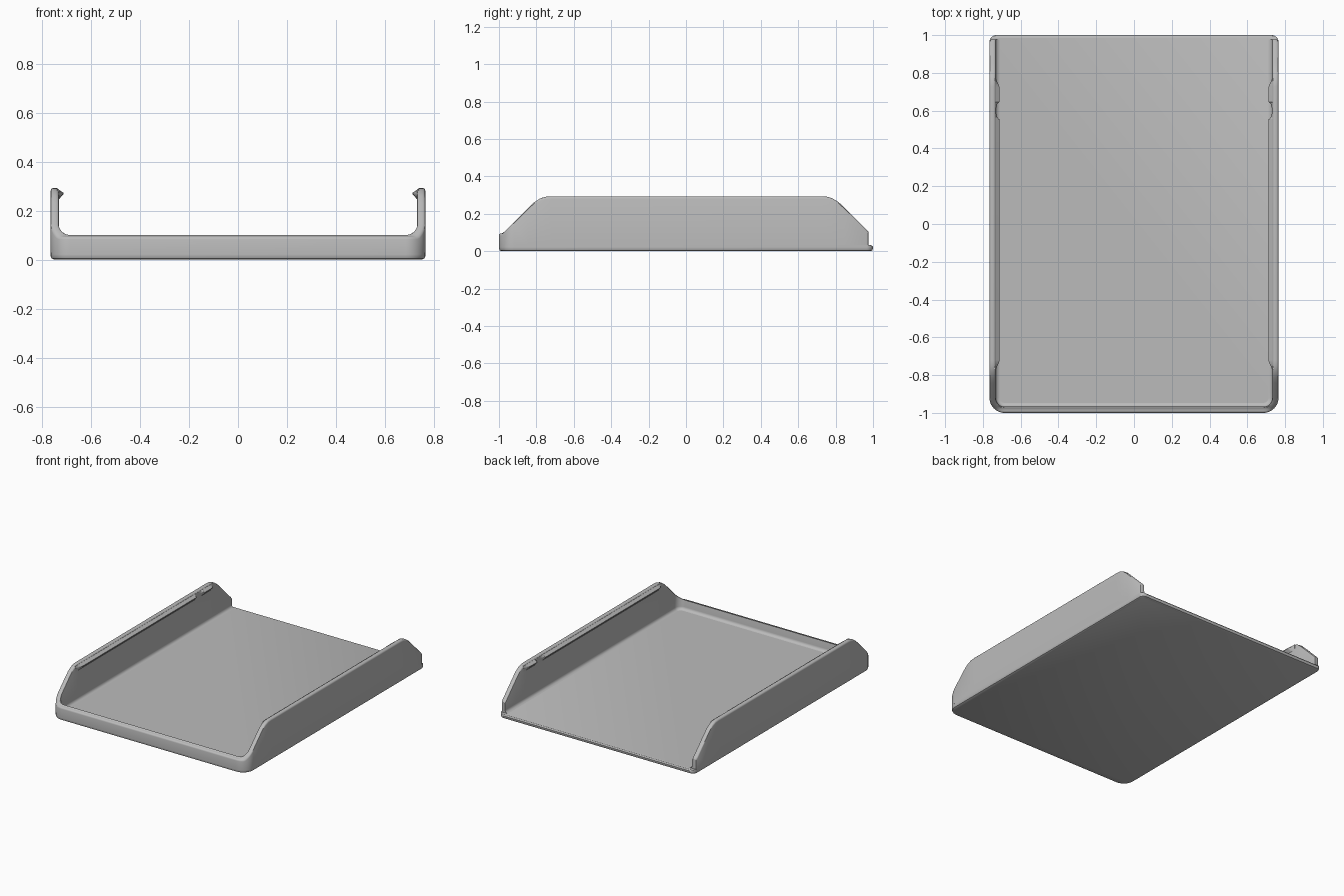
import bpy, bmesh
from math import sin, cos, pi, sqrt, radians

if "Cube" in bpy.data.objects:
    bpy.data.objects.remove(bpy.data.objects["Cube"])

HALF_X, WALL, FLOOR, TOP = 0.765, 0.033, 0.033, 0.293
FRONT_R, BACK_R, BACK_END = 0.08, 0.035, 0.977

grey = bpy.data.materials.new("plain grey")
grey.use_nodes = True
colour = (0.5, 0.5, 0.5, 1)
grey.diffuse_color = colour
grey.node_tree.nodes["Principled BSDF"].inputs["Base Color"].default_value = colour


def loft(name, rings):
    """Skin closed rings of equal length and cap both ends."""
    bm = bmesh.new()
    loops = [[bm.verts.new(p) for p in ring] for ring in rings]
    n = len(loops[0])
    for a, b in zip(loops, loops[1:]):
        for i in range(n):
            j = (i + 1) % n
            bm.faces.new((a[i], a[j], b[j], b[i]))
    bm.faces.new(loops[0])
    bm.faces.new(loops[-1])
    bmesh.ops.recalc_face_normals(bm, faces=bm.faces)
    mesh = bpy.data.meshes.new(name)
    bm.to_mesh(mesh)
    bm.free()
    mesh.materials.append(grey)
    obj = bpy.data.objects.new(name, mesh)
    bpy.context.collection.objects.link(obj)
    bpy.ops.object.select_all(action="DESELECT")
    obj.select_set(True)
    bpy.context.view_layer.objects.active = obj
    bpy.ops.object.shade_smooth_by_angle(angle=radians(32))
    return obj


def arc(cx, cy, r, a0, a1, steps=8):
    angles = [radians(a0 + (a1 - a0) * i / steps) for i in range(steps + 1)]
    return [(cx + r * cos(a), cy + r * sin(a)) for a in angles]


# Floor plate: chamfered underneath, rounded along the open back edge
def floor_ring(inset, z, back_cut=0):
    hx, hy = HALF_X - inset, 1 - inset
    fr, br = FRONT_R - inset, BACK_R - inset
    half = arc(hx - fr, fr - hy, fr, -90, 0) + arc(hx - br, hy - br, br, 0, 90)
    outline = half + [(-x, y) for x, y in reversed(half)]
    return [(x, min(y, 1 - back_cut), z) for x, y in outline]


loft("floor_plate", [floor_ring(0.014, 0), floor_ring(0.004, 0.005), floor_ring(0, 0.014),
                     floor_ring(0, 0.022), floor_ring(0, 0.03, 0.006),
                     floor_ring(0, FLOOR, 0.014)])


# Wall running along both sides and the front, its top cut to sloping ends
def soft_min(a, b, k=0.05):
    return min(a, b) - max(k - abs(a - b), 0) ** 2 / (4 * k)


def wall_top(y):
    return soft_min(soft_min(TOP, 1.08 - y), max(0.095, y + 1.075))


def wall_section(x, y, nx, ny, outer):
    # (distance inward, height); heights above the wall foot hang from the top
    r = 0.012
    crown = [(outer + r * (1 - cos(a)), r * (1 - sin(a))) for a in (0, pi / 6, pi / 3, pi / 2)]
    crown += [(WALL - d + outer, h) for d, h in reversed(crown)]
    foot = [(WALL + 0.02 * (1 - cos(a)), FLOOR + 0.02 * (1 - sin(a)))
            for a in (pi / 2, 0)]
    foot = [(WALL + 0.02 * (1 - sin(a)), FLOOR + 0.02 * (1 - cos(a)))
            for a in (pi / 2, pi / 3, pi / 6, 0)]
    ring = [(x - nx * outer, y - ny * outer, FLOOR - 0.003)]
    for d, drop in crown:
        py = y - ny * d
        ring.append((x - nx * d, py, wall_top(py) - drop))
    ring += [(x - nx * d, y - ny * d, z) for d, z in foot]
    ring.append((x - nx * (WALL + 0.02), y - ny * (WALL + 0.02), FLOOR - 0.003))
    return ring


bend = [0.03 * i for i in range(-2, 3)]
side_ys = [BACK_END - 0.004, BACK_END - 0.014] + [0.787 - b for b in bend]
side_ys += [-0.782 - b for b in bend]
path = [(HALF_X, BACK_END, 1, 0, 0.012)]
path += [(HALF_X, y, 1, 0, 0.004 if i == 0 else 0) for i, y in enumerate(side_ys)]
for i in range(13):
    a = -pi / 2 * i / 12
    path.append((HALF_X - FRONT_R + FRONT_R * cos(a), FRONT_R - 1 + FRONT_R * sin(a),
                 cos(a), sin(a), 0))
path += [(-x, y, -nx, ny, o) for x, y, nx, ny, o in reversed(path)]
loft("surrounding_wall", [wall_section(*p) for p in path])


# Snap ridges inside the wall tops, tapered at the ends with a scalloped notch
def ridge_stations():
    notch_y, notch_r = 0.6, 0.045
    stations = [(-0.77, 0.05), (-0.755, 0.3), (-0.735, 0.85), (-0.72, 1)]
    for i in range(13):
        t = -cos(pi * i / 12)
        stations.append((notch_y + notch_r * t, 1 - 0.95 * sqrt(max(0, 1 - t * t))))
    return stations + [(0.72, 1), (0.735, 0.85), (0.755, 0.3), (0.77, 0.05)]


for side, label in ((1, "left"), (-1, "right")):
    inner = HALF_X - WALL
    rings = []
    for y, amount in ridge_stations():
        tip = inner - 0.02 * amount
        section = [(inner + 0.008, 0.286), (inner, 0.286), (tip, 0.272),
                   (tip, 0.268), (inner, 0.246), (inner + 0.008, 0.246)]
        rings.append([(side * x, y, z) for x, z in section])
    loft(label + "_snap_ridge", rings)
